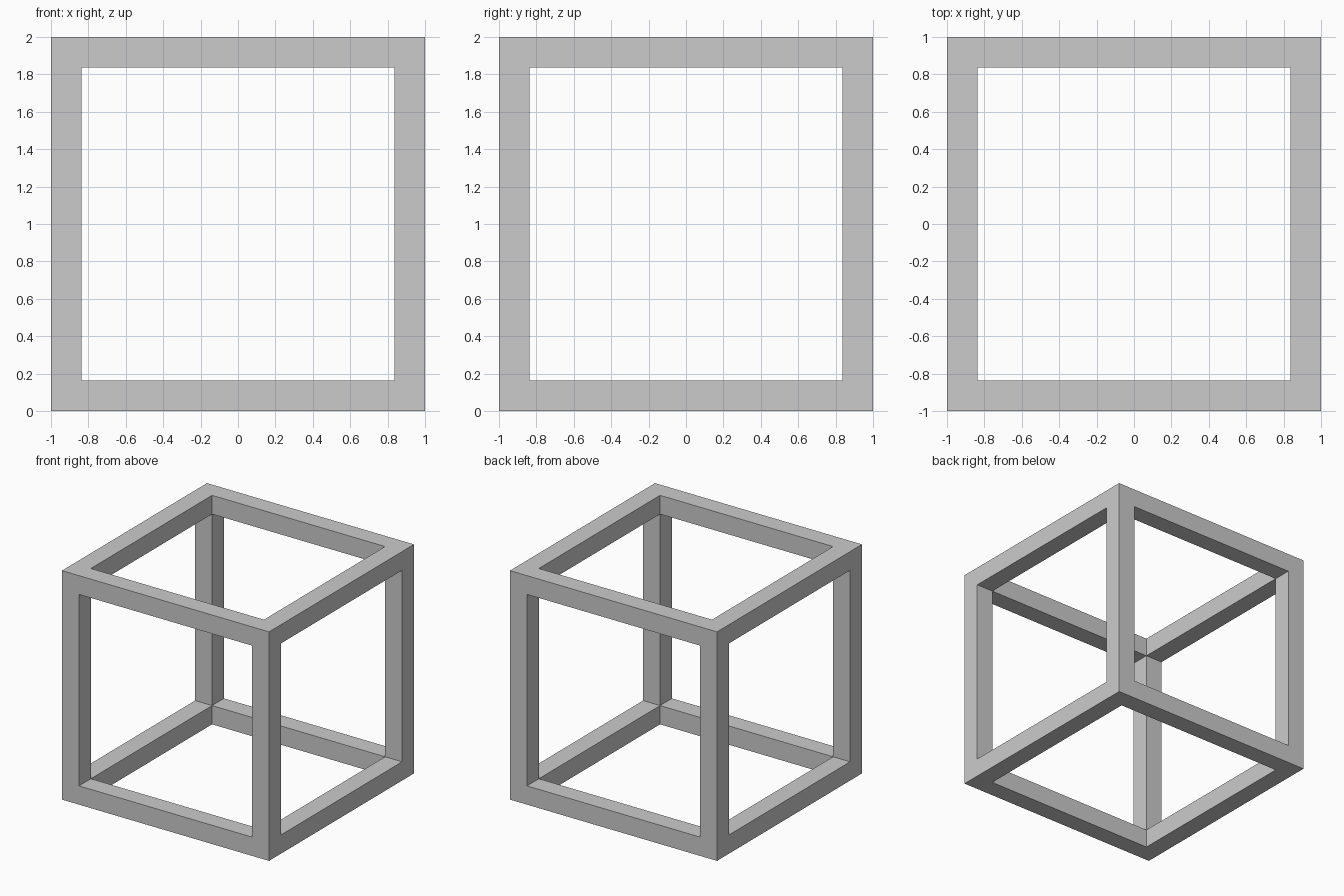
import bpy, bmesh
from mathutils import Matrix

if "Cube" in bpy.data.objects:
    bpy.data.objects.remove(bpy.data.objects["Cube"])

SIZE = 2.0    # outer edge length
BAR = 0.164   # square bar thickness

bm = bmesh.new()

# Solid cube standing on the ground
bmesh.ops.create_cube(bm, size=SIZE, matrix=Matrix.Translation((0, 0, SIZE / 2)))

# Open a square window in each side: inset, then push in by one bar thickness
sides = bm.faces[:]
bmesh.ops.inset_individual(bm, faces=sides, thickness=BAR, use_even_offset=True)
windows = bmesh.ops.extrude_discrete_faces(bm, faces=sides)["faces"]
for f in windows:
    f.normal_update()
    bmesh.ops.translate(bm, verts=f.verts[:], vec=-f.normal * BAR)
bmesh.ops.delete(bm, geom=windows, context="FACES_ONLY")

# Weld the window walls together along the inner bar edges
bmesh.ops.remove_doubles(bm, verts=bm.verts[:], dist=0.001)
loose = [e for e in bm.edges if not e.link_faces]
bmesh.ops.delete(bm, geom=loose, context="EDGES")
bmesh.ops.recalc_face_normals(bm, faces=bm.faces[:])

# Finished cube frame
mesh = bpy.data.meshes.new("cube_frame")
bm.to_mesh(mesh)
bm.free()
bpy.context.collection.objects.link(bpy.data.objects.new("cube_frame", mesh))
